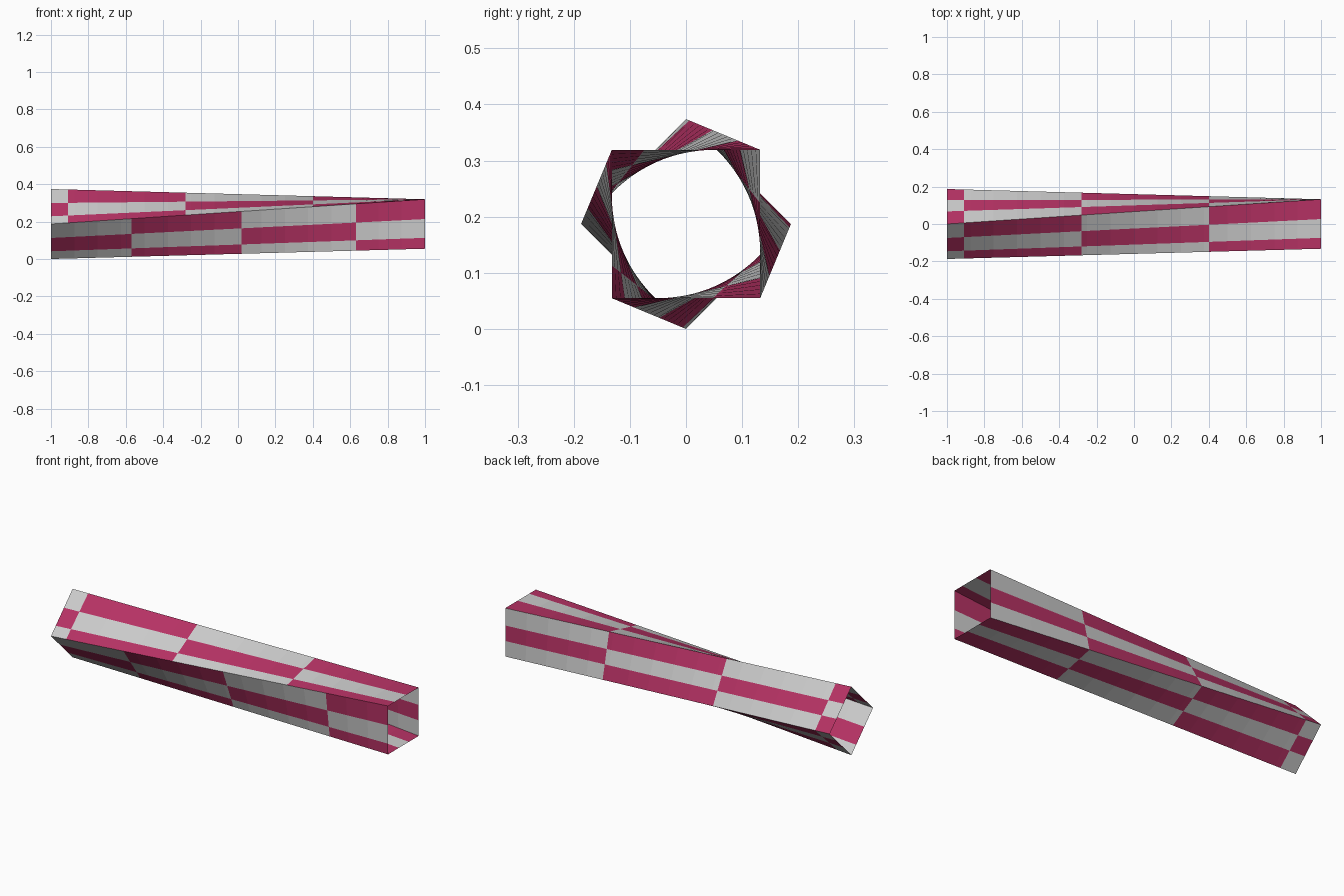
import bpy, bmesh, math
from mathutils import Vector

if "Cube" in bpy.data.objects:
    bpy.data.objects.remove(bpy.data.objects["Cube"])

R, ZC, N = 0.187, 0.187, 16


def material(name, rgb):
    m = bpy.data.materials.new(name)
    m.diffuse_color = (*rgb, 1)
    m.use_nodes = True
    m.node_tree.nodes["Principled BSDF"].inputs["Base Color"].default_value = m.diffuse_color
    return m


def corner(k, t):
    """Corner k of the section: diamond at t=0, upright square at t=1, joined by straight edges."""
    a0 = math.pi / 2 * (k + 1)          # diamond corner, counter-clockwise seen from +x
    a1 = a0 - math.pi / 4
    p0 = Vector((-1, R * math.cos(a0), ZC + R * math.sin(a0)))
    p1 = Vector((1, R * math.cos(a1), ZC + R * math.sin(a1)))
    return p0.lerp(p1, t)


# Checker layout per side: row cuts (fractions), column cuts (x), colour parity
LATE = (-0.91, -0.28, 0.40)
EARLY = (-0.57, 0.02, 0.63)
SIDES = [
    ((0.40, 0.78), LATE, 0),    # top
    ((0.40, 0.78), EARLY, 0),   # front
    ((0.36, 0.68), LATE, 0),    # bottom
    ((0.32, 0.64), LATE, 1),    # back
]

# Twisted open square tube
bm = bmesh.new()
for k, (rows, cols, parity) in enumerate(SIDES):
    fr = [0, *rows, 1]
    xs = sorted({round(-1 + 2 * i / N, 4) for i in range(N + 1)} | set(cols))
    grid = []
    for x in xs:
        t = (x + 1) / 2
        a, b = corner(k, t), corner(k + 1, t)
        grid.append([bm.verts.new(a.lerp(b, f)) for f in fr])
    for i in range(len(xs) - 1):
        mid = (xs[i] + xs[i + 1]) / 2
        col = sum(mid < c for c in cols)   # columns counted from the +x end
        for j in range(3):
            f = bm.faces.new((grid[i][j], grid[i + 1][j], grid[i + 1][j + 1], grid[i][j + 1]))
            f.material_index = (col + j + parity) % 2
            c = f.calc_center_median()
            f.normal_update()
            if f.normal.dot(Vector((0, c.y, c.z - ZC))) < 0:
                f.normal_flip()

mesh = bpy.data.meshes.new("twisted_tube")
bm.to_mesh(mesh)
bm.free()
mesh.materials.append(material("crimson", (0.47, 0.032, 0.128)))
mesh.materials.append(material("light grey", (0.6, 0.6, 0.6)))
obj = bpy.data.objects.new("twisted_tube", mesh)
bpy.context.collection.objects.link(obj)
